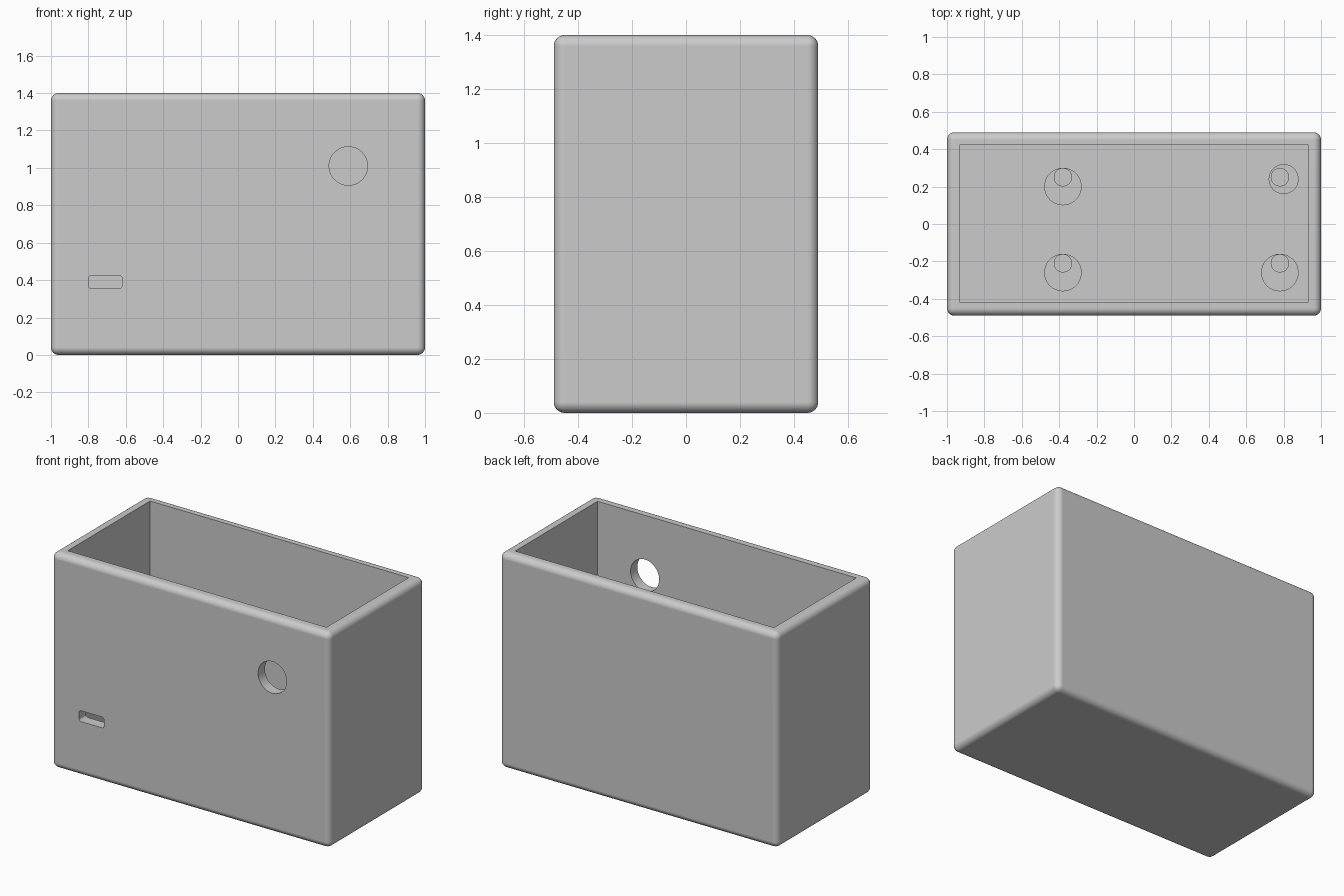
import bpy
import bmesh
import math
from mathutils import Matrix, Vector

default = bpy.data.objects.get("Cube")
if default:
    bpy.data.objects.remove(default, do_unlink=True)

# One grey plastic for everything
grey = bpy.data.materials.new("grey_plastic")
grey.use_nodes = True
colour = (0.6, 0.6, 0.6, 1)
grey.diffuse_color = colour
grey.node_tree.nodes["Principled BSDF"].inputs["Base Color"].default_value = colour


def finish(name, bm):
    mesh = bpy.data.meshes.new(name)
    bm.to_mesh(mesh)
    bm.free()
    obj = bpy.data.objects.new(name, mesh)
    bpy.context.collection.objects.link(obj)
    mesh.materials.append(grey)
    return obj


def box(name, low, high, radius=0, along=None):
    """Box between two corners; rounds all edges, or only those along one axis."""
    low, high = Vector(low), Vector(high)
    bm = bmesh.new()
    bmesh.ops.create_cube(bm, size=1)
    bmesh.ops.scale(bm, vec=high - low, verts=bm.verts)
    bmesh.ops.translate(bm, vec=(low + high) / 2, verts=bm.verts)
    if radius:
        edges = [e for e in bm.edges if along is None
                 or abs(e.verts[0].co[along] - e.verts[1].co[along]) > 1e-4]
        bmesh.ops.bevel(bm, geom=edges, offset=radius, segments=6,
                        profile=0.5, affect='EDGES')
    return finish(name, bm)


def cylinder(name, centre, radius, depth, turn=Matrix()):
    bm = bmesh.new()
    bmesh.ops.create_cone(bm, cap_ends=True, segments=48, radius1=radius,
                          radius2=radius, depth=depth,
                          matrix=Matrix.Translation(centre) @ turn)
    return finish(name, bm)


def activate(obj):
    bpy.ops.object.select_all(action='DESELECT')
    obj.select_set(True)
    bpy.context.view_layer.objects.active = obj


def smooth(obj):
    activate(obj)
    bpy.ops.object.shade_smooth_by_angle(angle=math.radians(30))


def cut(obj, cutter):
    activate(obj)
    mod = obj.modifiers.new("cut", 'BOOLEAN')
    mod.operation = 'DIFFERENCE'
    mod.solver = 'EXACT'
    mod.object = cutter
    bpy.ops.object.modifier_apply(modifier=mod.name)
    bpy.data.objects.remove(cutter, do_unlink=True)


# Rounded outer shell, open at the top, with two openings in the front wall
floor_z = 0.07
case = box("case_shell", (-1, -0.49, 0), (1, 0.49, 1.4), 0.04)
cut(case, box("cavity", (-0.93, -0.42, floor_z), (0.93, 0.425, 1.6)))
cut(case, cylinder("round_opening", (0.59, -0.46, 1.01), 0.103, 0.3,
                   Matrix.Rotation(math.pi / 2, 4, 'X')))
cut(case, box("slot_opening", (-0.8, -0.6, 0.355), (-0.62, -0.3, 0.425), 0.016, 1))
smooth(case)
normals = case.modifiers.new("flat_walls", 'WEIGHTED_NORMAL')
normals.keep_sharp = True
bpy.ops.object.modifier_apply(modifier=normals.name)

# Mounting posts on the floor, each carrying an off-centre locating pin
post_top, pin_top = 0.3, 0.38
posts = {
    "front_right": ((-0.38, -0.26, 0.1), (-0.38, -0.21)),
    "front_left": ((0.78, -0.26, 0.1), (0.78, -0.21)),
    "back_right": ((-0.38, 0.2, 0.1), (-0.38, 0.25)),
    "back_left": ((0.8, 0.24, 0.08), (0.78, 0.25)),
}
for place, ((x, y, r), (px, py)) in posts.items():
    base = floor_z - 0.01
    smooth(cylinder(place + "_post", (x, y, (base + post_top) / 2), r, post_top - base))
    base = post_top - 0.01
    smooth(cylinder(place + "_pin", (px, py, (base + pin_top) / 2), 0.049, pin_top - base))
